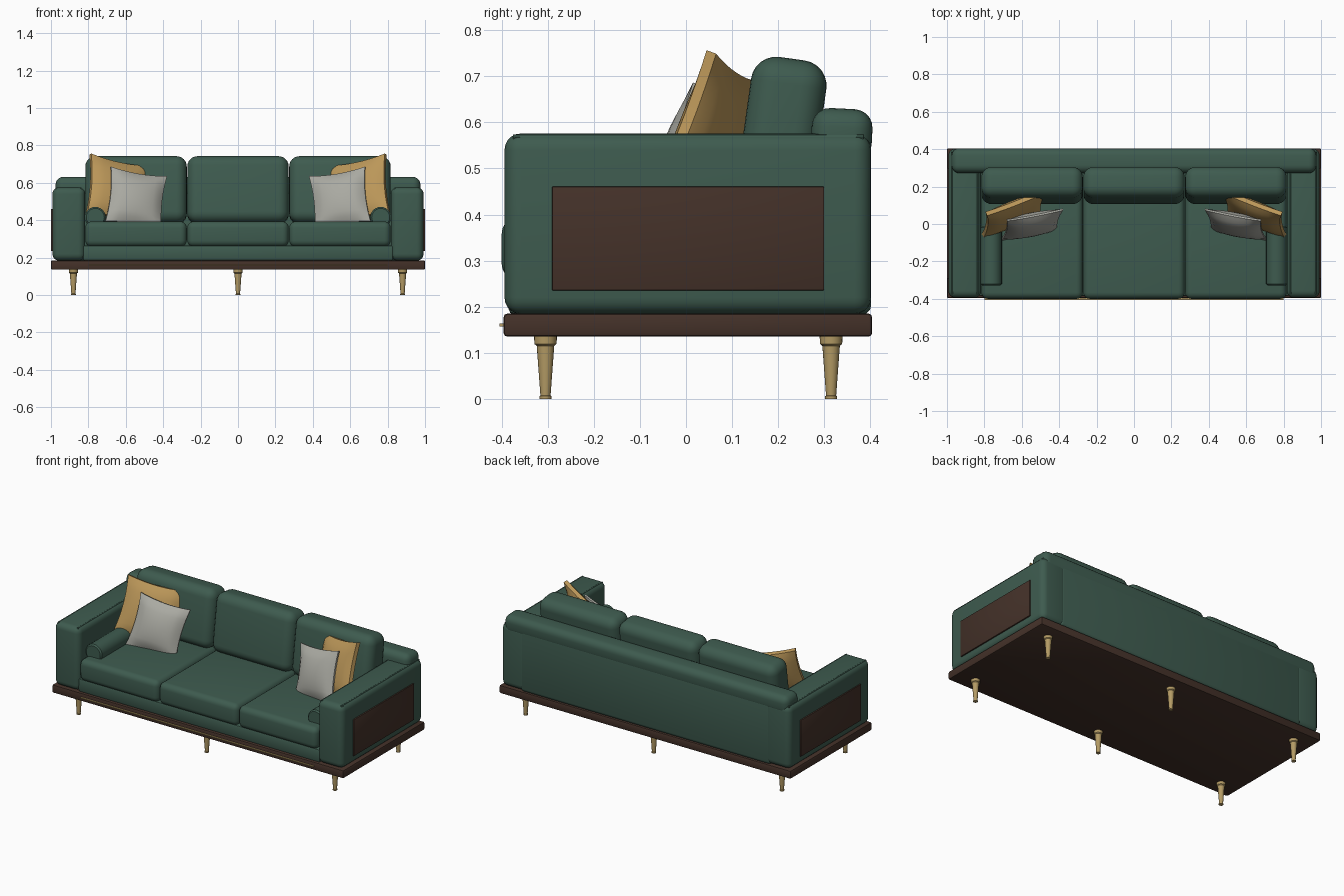
import bpy, bmesh
from math import radians, pi
from mathutils import Matrix, Vector

if "Cube" in bpy.data.objects:
    bpy.data.objects.remove(bpy.data.objects["Cube"])


def material(name, rgb):
    m = bpy.data.materials.new(name)
    m.diffuse_color = (*rgb, 1)
    m.use_nodes = True
    m.node_tree.nodes["Principled BSDF"].inputs["Base Color"].default_value = m.diffuse_color
    return m


GREEN = material("green_fabric", (0.048, 0.105, 0.078))
WOOD = material("dark_wood", (0.058, 0.031, 0.022))
BRASS = material("brass", (0.46, 0.33, 0.13))
GOLD = material("gold_fabric", (0.50, 0.31, 0.10))
GREY = material("grey_fabric", (0.40, 0.40, 0.36))


def finish(bm, name, mat, angle=40):
    me = bpy.data.meshes.new(name)
    bmesh.ops.recalc_face_normals(bm, faces=bm.faces)
    bm.to_mesh(me)
    bm.free()
    me.materials.append(mat)
    ob = bpy.data.objects.new(name, me)
    bpy.context.collection.objects.link(ob)
    bpy.ops.object.select_all(action='DESELECT')
    ob.select_set(True)
    bpy.context.view_layer.objects.active = ob
    bpy.ops.object.shade_smooth_by_angle(angle=radians(angle))
    return ob


def box(name, x, y, z, mat, bevel=0.0, segments=4, tilt=0):
    """Rounded box from (min, max) ranges, leaning back by tilt degrees."""
    bm = bmesh.new()
    bmesh.ops.create_cube(bm, size=1)
    size = [b - a for a, b in (x, y, z)]
    bmesh.ops.scale(bm, vec=size, verts=bm.verts)
    if bevel:
        bmesh.ops.bevel(bm, geom=bm.edges[:], offset=bevel, segments=segments,
                        profile=0.5, affect='EDGES')
    ob = finish(bm, name, mat)
    ob.location = [(a + b) / 2 for a, b in (x, y, z)]
    ob.rotation_euler.x = -radians(tilt)
    return ob


def lathe(name, profile, mat, loc, rot=(0, 0, 0), sides=20):
    """Spin an (r, z) profile round z and cap both ends."""
    bm = bmesh.new()
    vs = [bm.verts.new((r, 0, z)) for r, z in profile]
    es = [bm.edges.new(p) for p in zip(vs, vs[1:])]
    bmesh.ops.spin(bm, geom=vs + es, cent=(0, 0, 0), axis=(0, 0, 1),
                   angle=2 * pi, steps=sides, use_duplicate=False)
    bmesh.ops.remove_doubles(bm, verts=bm.verts, dist=1e-5)
    bmesh.ops.holes_fill(bm, edges=[e for e in bm.edges if e.is_boundary])
    ob = finish(bm, name, mat)
    ob.location, ob.rotation_euler = loc, rot
    return ob


def pillow(name, size, edge, puff, corner, yaw, tilt, roll, side, mat):
    """Square pillow with pinched corners; corner = outer top corner on the left."""
    bm = bmesh.new()
    bmesh.ops.create_cube(bm, size=2)
    bmesh.ops.subdivide_edges(bm, edges=[e for e in bm.edges
                              if abs(e.verts[0].co.y - e.verts[1].co.y) < 0.1],
                              cuts=9, use_grid_fill=True)
    h = size / 2
    for v in bm.verts:
        u, s, w = v.co
        fall = max(0, (1 - u * u) * (1 - w * w))
        v.co = (h * u * (1 - 0.09 * (1 - w * w)), s * (edge + puff * fall ** 0.6),
                h * w * (1 - 0.09 * (1 - u * u)))
    rot = (Matrix.Rotation(radians(yaw), 3, 'Z') @ Matrix.Rotation(-radians(tilt), 3, 'X')
           @ Matrix.Rotation(radians(roll), 3, 'Y'))
    origin = Vector(corner) - rot @ Vector((-h, 0, h))
    for v in bm.verts:
        v.co = rot @ v.co + origin
        v.co.x *= -side
    finish(bm, name, mat)


# Plinth with brass front inlay
box("plinth", (-1, 1), (-0.396, 0.404), (0.135, 0.185), WOOD, 0.008, 2)
box("front_inlay", (-0.8, 0.8), (-0.405, -0.39), (0.157, 0.163), BRASS)

# Tapered legs with collar and foot
LEG = [(0.013, 0), (0.013, 0.006), (0.011, 0.007), (0.019, 0.115),
       (0.024, 0.119), (0.025, 0.137)]
for x in (-0.88, 0, 0.88):
    for y in (-0.305, 0.315):
        lathe("leg", LEG, BRASS, (x, y, 0))

# Seat base and back frame with padded top rail
box("seat_base", (-0.83, 0.83), (-0.385, 0.3), (0.183, 0.265), GREEN, 0.012, 2)
box("back_frame", (-0.86, 0.86), (0.275, 0.402), (0.183, 0.6), GREEN, 0.02, 3)
box("back_rail", (-0.975, 0.975), (0.272, 0.404), (0.515, 0.63), GREEN, 0.04, 5, 3)

# Three seat and back cushions
for i in (-1, 0, 1):
    x = (i * 0.545 - 0.271, i * 0.545 + 0.271)
    box("seat_cushion", x, (-0.4, 0.2), (0.258, 0.393), GREEN, 0.034, 5)
    box("back_cushion", x, (0.123, 0.288), (0.38, 0.74), GREEN, 0.055, 6, 8)

for s in (-1, 1):
    # Arm with piping and wooden side panel
    arm_x = sorted((s * 0.817, s * 0.992))
    box("arm", arm_x, (-0.394, 0.402), (0.184, 0.576), GREEN, 0.036, 5)
    for px in (0.838, 0.972):
        lathe("arm_piping", [(0.006, -0.38), (0.006, 0.38)], GREEN,
              (s * px, 0.005, 0.568), (radians(90), 0, 0), 8)
    box("side_panel", sorted((s * 0.975, s * 1.0)), (-0.291, 0.3), (0.235, 0.461),
        WOOD, 0.003, 2)
    # Bolster beside the arm
    lathe("bolster", [(0.048, -0.16), (0.056, -0.152), (0.056, 0.152), (0.048, 0.16)],
          GREEN, (s * 0.763, -0.17, 0.415), (radians(90), 0, 0), 24)
    # Scatter pillows
    pillow("gold_pillow", 0.34, 0.012, 0.035, (-0.79, 0.055, 0.753), 25, 18, 12, s, GOLD)
    pillow("grey_pillow", 0.31, 0.005, 0.045, (-0.68, 0.02, 0.685), 14, 18, 10, s, GREY)
